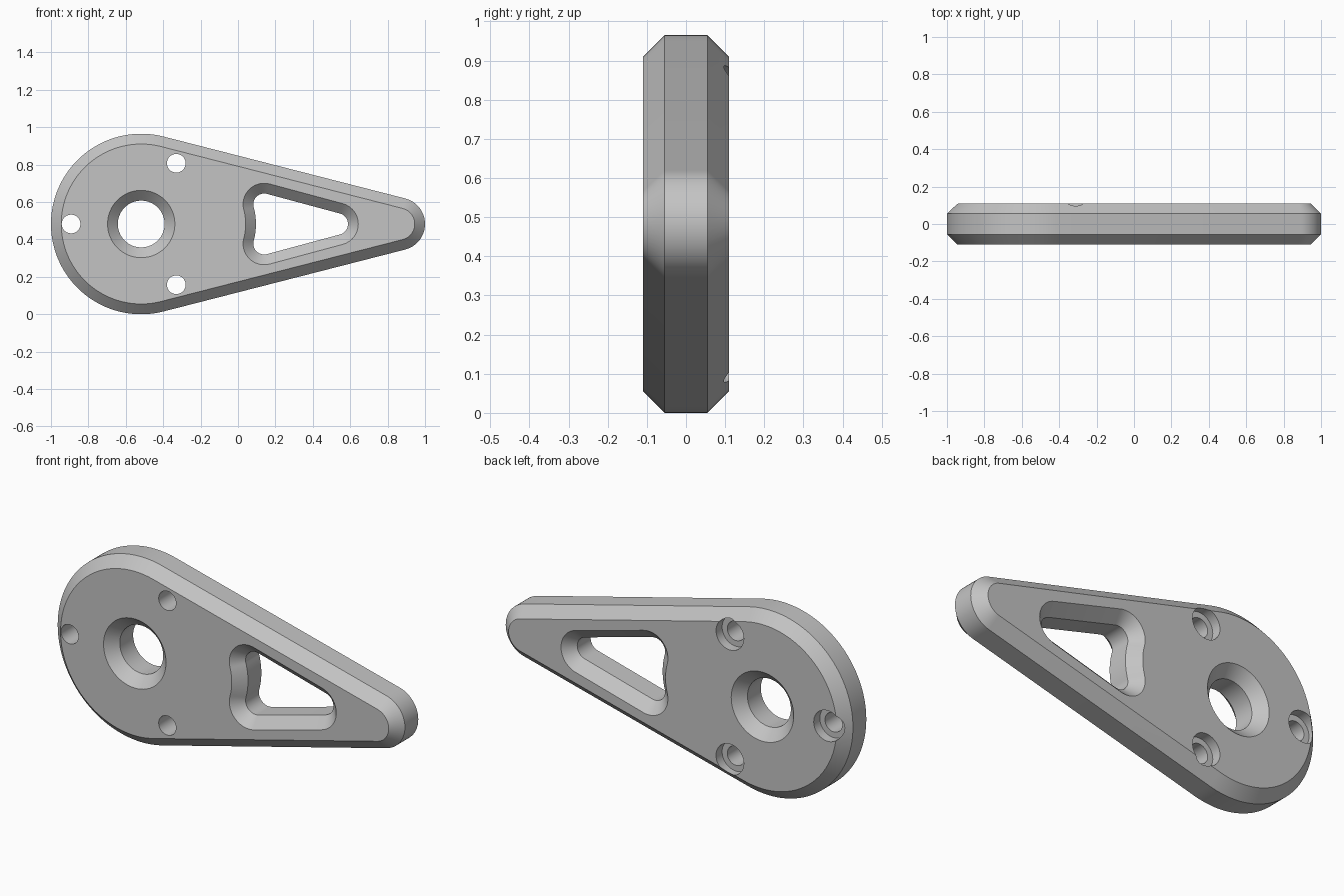
import bpy, bmesh
from math import sin, cos, pi, acos, atan2, hypot, radians

if "Cube" in bpy.data.objects:
    bpy.data.objects.remove(bpy.data.objects["Cube"], do_unlink=True)

HALF, BEVEL, OVER = 0.11, 0.055, 0.01   # half thickness, chamfer, cutter overshoot
MID = 0.4825                            # height of the centre line
HUB_X, HUB_R = -0.5175, 0.4825
TIP_X, TIP_R = 0.859, 0.141

grey = bpy.data.materials.new("light grey")
grey.use_nodes = True
colour = (0.55, 0.55, 0.55, 1)
grey.diffuse_color = colour
grey.node_tree.nodes["Principled BSDF"].inputs["Base Color"].default_value = colour


def arc(x, z, r, start, end, n):
    return [(x + r * cos(start + (end - start) * i / n),
             z + r * sin(start + (end - start) * i / n)) for i in range(n + 1)]


def circle(x, z, r, n=64):
    return arc(x, z, r, 0, 2 * pi, n)[:-1]


def body_outline(grow):
    a = acos((HUB_R - TIP_R) / (TIP_X - HUB_X))
    return (arc(TIP_X, MID, TIP_R + grow, -a, a, 24)
            + arc(HUB_X, MID, HUB_R + grow, a, 2 * pi - a, 96))


def window_outline(grow):
    # rounded triangle whose hub side bulges inward
    right, left, rise, r, bulge_x = 0.53, 0.14, 0.105, 0.058, -0.246
    b = atan2(right - left, rise)
    c = atan2(rise, left - bulge_x)
    bulge_r = hypot(left - bulge_x, rise) - r
    r += grow
    return (arc(right, MID, r, -b, b, 24)
            + arc(left, MID + rise, r, b, pi + c, 20)
            + arc(bulge_x, MID, bulge_r - grow, c, -c, 16)[1:-1]
            + arc(left, MID - rise, r, -pi - c, -b, 20))


def loft(name, sections):
    """Solid through (outline, y) sections, capped at both ends."""
    bm = bmesh.new()
    rings = [[bm.verts.new((x, y, z)) for x, z in pts] for pts, y in sections]
    for lo, hi in zip(rings, rings[1:]):
        for i in range(len(lo)):
            bm.faces.new((lo[i - 1], lo[i], hi[i], hi[i - 1]))
    bm.faces.new(rings[0])
    bm.faces.new(rings[-1])
    bmesh.ops.recalc_face_normals(bm, faces=bm.faces)
    mesh = bpy.data.meshes.new(name)
    bm.to_mesh(mesh)
    bm.free()
    mesh.materials.append(grey)
    obj = bpy.data.objects.new(name, mesh)
    bpy.context.collection.objects.link(obj)
    return obj


def chamfered_cutter(name, outline):
    y, wide = HALF + OVER, BEVEL + OVER
    return loft(name, [(outline(wide), -y), (outline(0), BEVEL - HALF),
                       (outline(0), HALF - BEVEL), (outline(wide), y)])


# Teardrop plate, chamfered front and back
plate = loft("teardrop_plate", [
    (body_outline(-BEVEL), -HALF), (body_outline(0), BEVEL - HALF),
    (body_outline(0), HALF - BEVEL), (body_outline(-BEVEL), HALF)])

# Central bore and triangular window
cutters = [chamfered_cutter("bore_cutter", lambda g: circle(HUB_X, MID, 0.125 + g)),
           chamfered_cutter("window_cutter", window_outline)]

# Three screw holes, counterbored at the back
for deg in (60, 180, 300):
    x = HUB_X + 0.375 * cos(radians(deg))
    z = MID + 0.375 * sin(radians(deg))
    small, large = circle(x, z, 0.05, 40), circle(x, z, 0.08, 40)
    cutters.append(loft("screw_hole_cutter", [
        (small, -HALF - OVER), (small, 0.06), (large, 0.06), (large, HALF + OVER)]))

bpy.ops.object.select_all(action="DESELECT")
plate.select_set(True)
bpy.context.view_layer.objects.active = plate
for cutter in cutters:
    cutter.hide_render = True
    mod = plate.modifiers.new(cutter.name, "BOOLEAN")
    mod.operation, mod.solver, mod.object = "DIFFERENCE", "EXACT", cutter
    bpy.ops.object.modifier_apply(modifier=mod.name)
    bpy.data.objects.remove(cutter, do_unlink=True)

bpy.ops.object.shade_smooth_by_angle(angle=radians(30))
